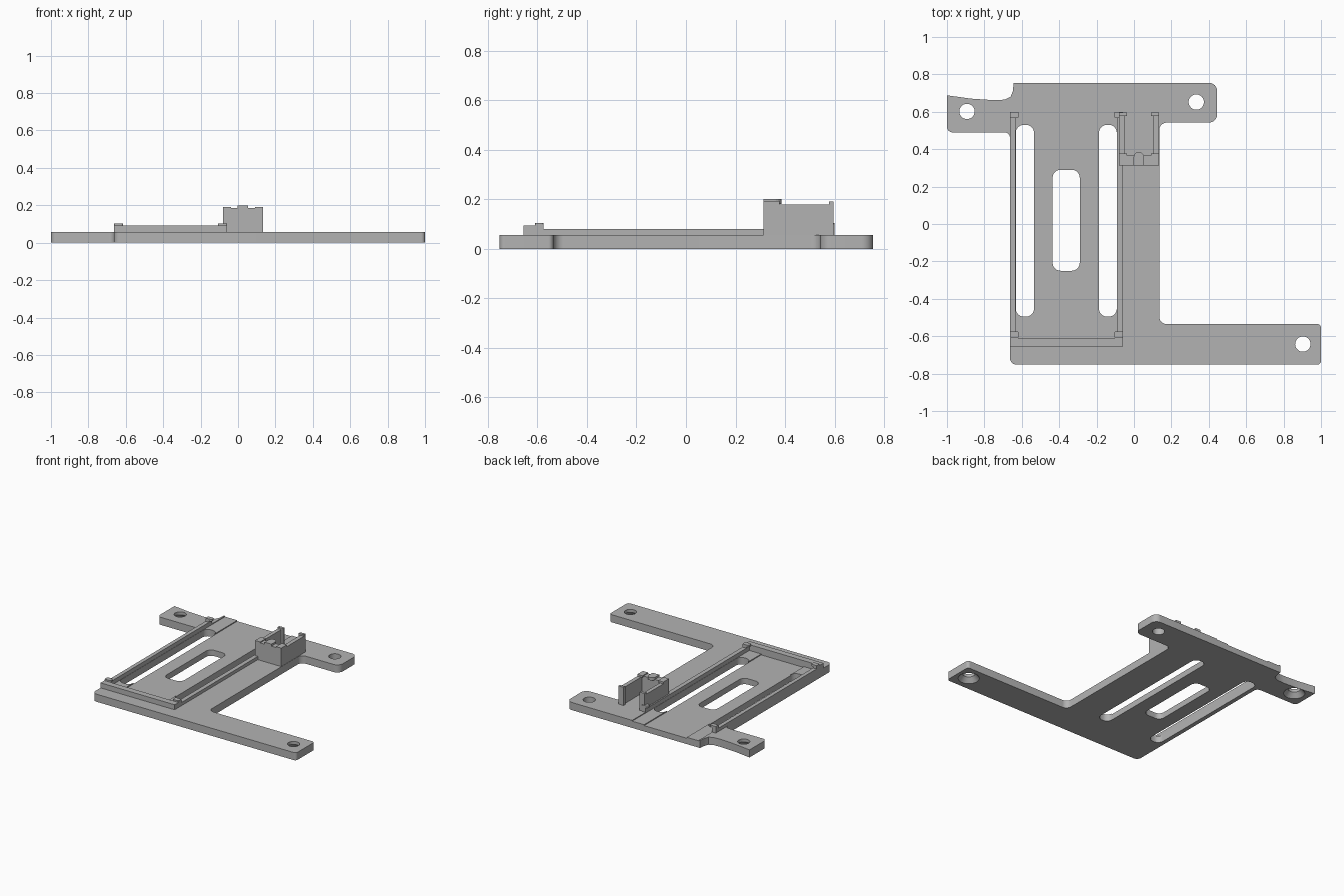
import bpy, bmesh, math
from mathutils import Vector

cube = bpy.data.objects.get("Cube")
if cube:
    bpy.data.objects.remove(cube, do_unlink=True)

grey = bpy.data.materials.new("matte grey")
grey.use_nodes = True
colour = (0.45, 0.45, 0.45, 1)
grey.diffuse_color = colour
grey.node_tree.nodes["Principled BSDF"].inputs["Base Color"].default_value = colour

TOP = 0.056


def rounded(corners, steps=8):
    """Turn (x, y, radius) corners into an outline with filleted corners."""
    pts = []
    for i, (x, y, r) in enumerate(corners):
        p = Vector((x, y))
        if r == 0:
            pts.append(p)
            continue
        a = (Vector(corners[i - 1][:2]) - p).normalized()
        b = (Vector(corners[(i + 1) % len(corners)][:2]) - p).normalized()
        half = a.angle(b) / 2
        reach = r / math.tan(half)
        centre = p + (a + b).normalized() * r / math.sin(half)
        start, end = p + a * reach - centre, p + b * reach - centre
        for k in range(steps + 1):
            t = k / steps
            pts.append(centre + (start * (1 - t) + end * t).normalized() * r)
    return pts


def prism(name, outline, z0, z1):
    bm = bmesh.new()
    face = bm.faces.new([bm.verts.new((x, y, z0)) for x, y in outline])
    new = bmesh.ops.extrude_face_region(bm, geom=[face])["geom"]
    for v in new:
        if isinstance(v, bmesh.types.BMVert):
            v.co.z = z1
    bmesh.ops.recalc_face_normals(bm, faces=bm.faces)
    mesh = bpy.data.meshes.new(name)
    bm.to_mesh(mesh)
    bm.free()
    mesh.materials.append(grey)
    ob = bpy.data.objects.new(name, mesh)
    bpy.context.collection.objects.link(ob)
    return ob


def box(name, x0, x1, y0, y1, z0, z1, r=0):
    return prism(name, rounded([(x0, y0, r), (x1, y0, r), (x1, y1, r), (x0, y1, r)]), z0, z1)


def cone(name, x, y, r0, r1, z0, z1):
    bpy.ops.mesh.primitive_cone_add(vertices=32, radius1=r0, radius2=r1, depth=z1 - z0,
                                    location=(x, y, (z0 + z1) / 2))
    ob = bpy.context.object
    ob.name = name
    ob.data.materials.append(grey)
    return ob


def cut(target, cutters):
    for c in cutters:
        m = target.modifiers.new("cut", "BOOLEAN")
        m.operation, m.solver, m.object = "DIFFERENCE", "EXACT", c
    bpy.context.view_layer.update()
    done = target.evaluated_get(bpy.context.evaluated_depsgraph_get())
    mesh = bpy.data.meshes.new_from_object(done)
    target.modifiers.clear()
    target.data = mesh
    for c in cutters:
        bpy.data.objects.remove(c, do_unlink=True)


# Base plate with three mounting arms
base = prism("base_plate", rounded([
    (-0.663, -0.752, 0.035), (1, -0.752, 0.02), (1, -0.535, 0.02),
    (0.135, -0.535, 0.04), (0.135, 0.542, 0.04), (0.445, 0.542, 0.045),
    (0.445, 0.755, 0.045), (-0.643, 0.755, 0), (-0.648, 0.71, 0),
    (-0.66, 0.68, 0), (-0.69, 0.665, 0), (-0.75, 0.662, 0), (-0.87, 0.67, 0),
    (-1, 0.688, 0), (-1, 0.49, 0.03), (-0.663, 0.49, 0.03)]), 0, TOP)

# Board bed: shallow ledges and a slightly lower centre
cutters = [
    box("bed_cutter", -0.634, -0.09, -0.61, 0.8, 0.05, 0.2),
    box("bed_centre_cutter", -0.535, -0.187, -0.61, 0.8, 0.043, 0.2),
]
# Vent slots
for x0, x1, y0, y1 in ((-0.632, -0.535, -0.495, 0.53), (-0.187, -0.092, -0.495, 0.53),
                       (-0.435, -0.29, -0.25, 0.29)):
    cutters.append(box("slot_cutter", x0, x1, y0, y1, -0.1, 0.2, 0.042))
# Screw holes, two countersunk from below
for x, y, sunk in ((-0.893, 0.602, True), (0.903, -0.642, True), (0.333, 0.652, False)):
    cutters.append(cone("hole_cutter", x, y, 0.041, 0.041, -0.1, 0.2))
    if sunk:
        cutters.append(cone("countersink_cutter", x, y, 0.075, 0.041, -0.004, 0.034))
cut(base, cutters)

# Rails around the bed
box("right_rail", -0.663, -0.634, -0.655, 0.6, 0.045, 0.08)
box("left_rail", -0.09, -0.058, -0.655, 0.6, 0.045, 0.08)
box("front_lip", -0.663, -0.058, -0.655, -0.61, 0.04, 0.093)

# Snap clips at the rail ends, overhanging the bed
for side, outer, inner in (("right", -0.663, -0.615), ("left", -0.058, -0.107)):
    post = -0.634 if side == "right" else -0.09
    for end, y0, y1 in (("front", -0.61, -0.575), ("back", 0.568, 0.6)):
        x0, x1 = sorted((outer, post))
        box(f"{side}_{end}_clip_post", x0, x1, y0, y1, 0.05, 0.1)
        x0, x1 = sorted((outer, inner))
        box(f"{side}_{end}_clip", x0, x1, y0, y1, 0.09, 0.104, 0.01)

# Upright holder, open at the back
box("holder_front_wall", -0.08, 0.133, 0.313, 0.365, 0.05, 0.185)
for side, x0, x1, lip0, lip1 in (("right", -0.08, -0.052, -0.08, -0.038),
                                 ("left", 0.103, 0.133, 0.091, 0.133)):
    box(f"holder_{side}_wall", x0, x1, 0.313, 0.593, 0.05, 0.178)
    box(f"holder_{side}_back_catch", lip0, lip1, 0.577, 0.596, 0.05, 0.19)
    box(f"holder_{side}_front_tab", lip0, lip1, 0.313, 0.378, 0.178, 0.192)

# Rounded centre tab of the holder
arc = [(0.026 + 0.028 * math.cos(a), 0.357 + 0.028 * math.sin(a))
       for a in (math.pi * k / 12 for k in range(13))]
prism("holder_centre_tab", [(-0.002, 0.313), (0.054, 0.313)] + arc, 0.18, 0.2)

# Smooth the fillets, keep edges sharp
bpy.ops.object.select_all(action="DESELECT")
base.select_set(True)
bpy.context.view_layer.objects.active = base
bpy.ops.object.shade_smooth_by_angle(angle=math.radians(30))
